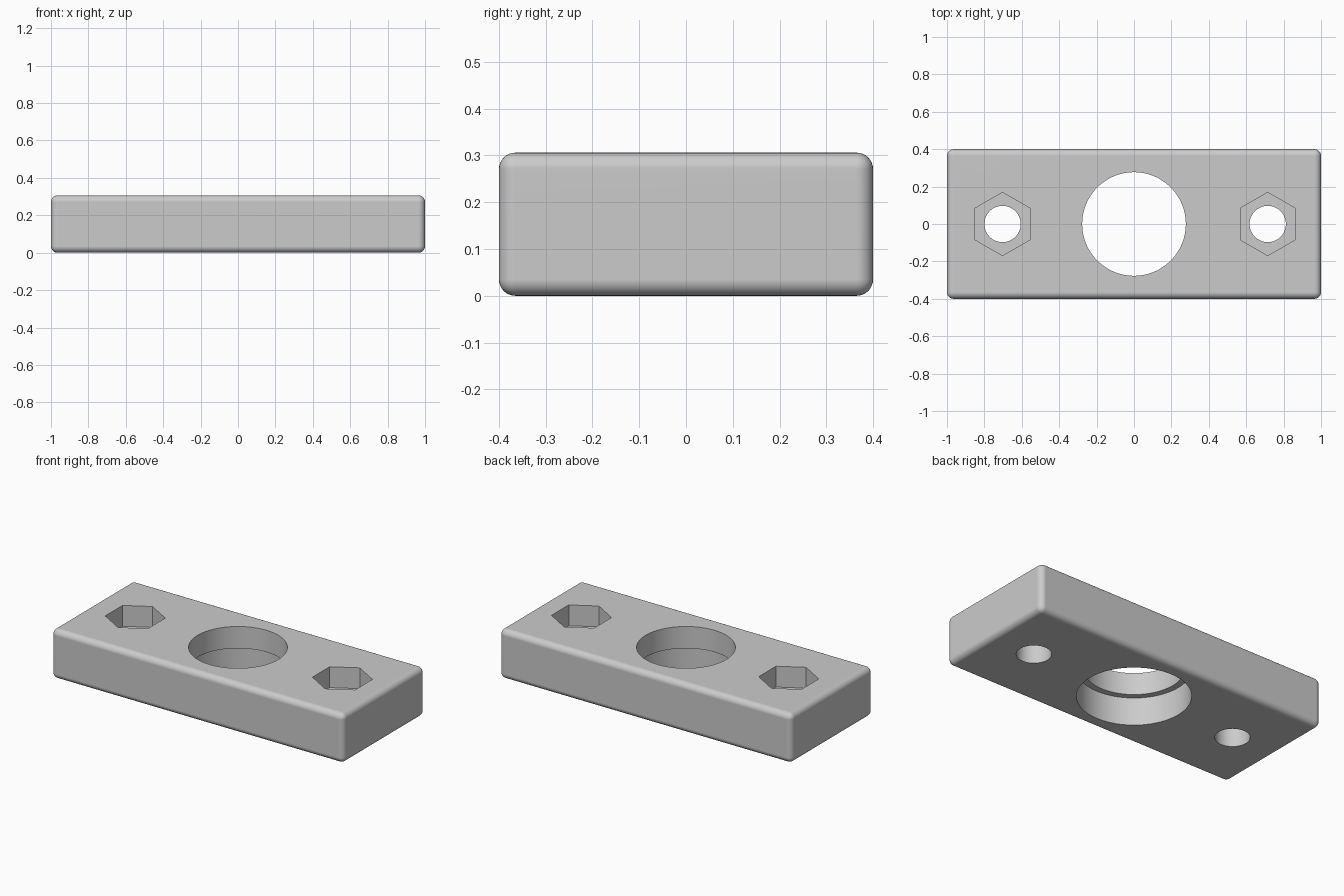
import bpy
import math

cube = bpy.data.objects.get("Cube")
if cube:
    bpy.data.objects.remove(cube, do_unlink=True)

WIDTH, DEPTH, HEIGHT = 2.0, 0.8, 0.306
LEDGE_Z = 0.171          # top of the wide lower bore
NUT_FLOOR_Z = 0.177      # floor of the hexagonal pockets
MARGIN = 0.05            # cutters overshoot the block by this much

grey = bpy.data.materials.new("plain_grey")
grey.use_nodes = True
colour = (0.6, 0.6, 0.6, 1.0)
grey.diffuse_color = colour
grey.node_tree.nodes["Principled BSDF"].inputs["Base Color"].default_value = colour


def apply_modifier(obj, modifier):
    bpy.context.view_layer.objects.active = obj
    bpy.ops.object.modifier_apply(modifier=modifier.name)


def cut_prism(obj, x, radius, low, high, sides):
    """Cut an upright prism out of obj, with a corner pointing along y."""
    bpy.ops.mesh.primitive_cylinder_add(
        vertices=sides, radius=radius, depth=high - low,
        location=(x, 0, (low + high) / 2))
    cutter = bpy.context.object
    cutter.name = "hole_cutter"
    cutter.hide_render = True
    cutter.data.materials.append(grey)
    cut = obj.modifiers.new("hole", 'BOOLEAN')
    cut.operation = 'DIFFERENCE'
    cut.solver = 'EXACT'
    cut.object = cutter
    apply_modifier(obj, cut)
    bpy.data.objects.remove(cutter, do_unlink=True)


# Block with rounded edges
bpy.ops.mesh.primitive_cube_add(size=1, location=(0, 0, HEIGHT / 2))
block = bpy.context.object
block.name = "mounting_block"
block.scale = (WIDTH, DEPTH, HEIGHT)
bpy.ops.object.transform_apply(location=True, rotation=False, scale=True)
block.data.materials.append(grey)
rounding = block.modifiers.new("rounding", 'BEVEL')
rounding.width = 0.035
rounding.segments = 8
apply_modifier(block, rounding)

# Stepped central bore, wider underneath
cut_prism(block, 0, 0.277, -MARGIN, HEIGHT + MARGIN, 96)
cut_prism(block, 0, 0.315, -MARGIN, LEDGE_Z, 96)

# Bolt holes with hexagonal nut pockets on top
for x in (-0.703, 0.715):
    cut_prism(block, x, 0.097, -MARGIN, HEIGHT + MARGIN, 64)
    cut_prism(block, x, 0.169, NUT_FLOOR_Z, HEIGHT + MARGIN, 6)

# Smooth rounded surfaces, crisp hole rims and flat faces
bpy.ops.object.select_all(action='DESELECT')
block.select_set(True)
bpy.context.view_layer.objects.active = block
bpy.ops.object.shade_smooth_by_angle(angle=math.radians(30))
flat = block.modifiers.new("flat_faces", 'WEIGHTED_NORMAL')
flat.keep_sharp = True
